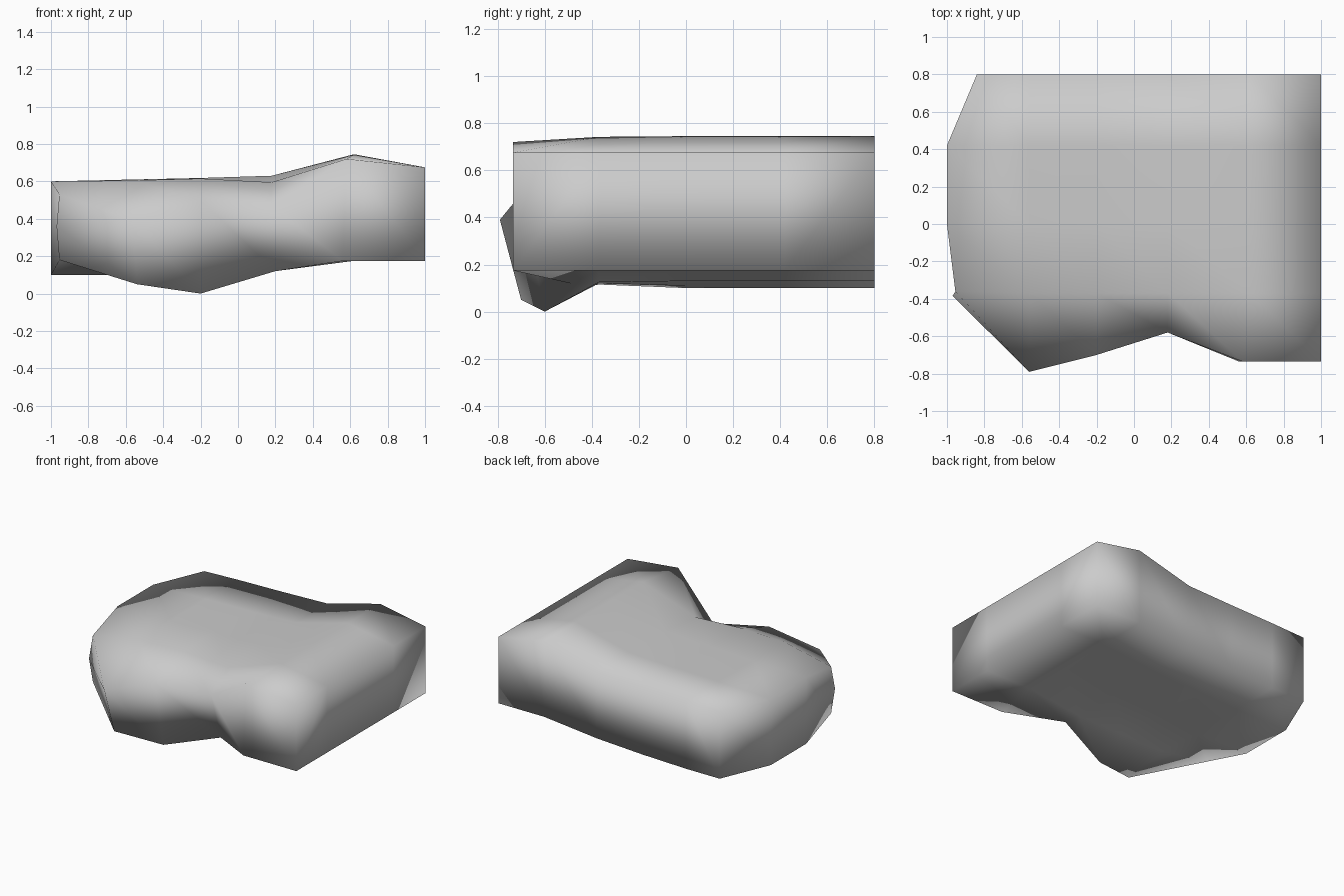
import bpy, bmesh

if "Cube" in bpy.data.objects:
    bpy.data.objects.remove(bpy.data.objects["Cube"])

# Shared columns (x) running left to right, rows (y) running back to front
X = [-1.0, -0.56, -0.2, 0.18, 0.62, 1.0]
Y = [0.8, 0.42, 0.0, -0.37]
TOP = [0.6, 0.61, 0.618, 0.63, 0.745, 0.675]
BOTTOM = [0.1, 0.1, 0.11, 0.13, 0.175, 0.175]
# Height changes on the foremost row
TOP_FRONT = [0.53, 0.605, 0.615, 0.595, 0.742, 0.675]
BOTTOM_FRONT = [0.18, 0.115, 0.12, 0.125, 0.175, 0.175]
# Craggy front wall: upper lip and lower toe
LIP = [(-0.97, -0.385, 0.36), (-0.56, -0.79, 0.39), (-0.2, -0.7, 0.5),
       (0.18, -0.58, 0.47), (0.58, -0.735, 0.72), (1.0, -0.735, 0.675)]
TOE = [(-0.955, -0.36, 0.18), (-0.54, -0.7, 0.05), (-0.2, -0.6, 0.0),
       (0.2, -0.49, 0.12), (0.56, -0.735, 0.175), (1.0, -0.735, 0.175)]
# Left end is chamfered at its back and front corners
LEFT_X = [-0.84, -1.0, -1.0, -0.955]


def section(i):
    """Closed ring of points: over the top, down the front, back underneath."""
    pts_top, pts_bottom = [], []
    for j, y in enumerate(Y):
        x = LEFT_X[j] if i == 0 else X[i]
        front = j == 3
        if i == 0 and front:
            y = -0.36
        pts_top.append((x, y, TOP_FRONT[i] if front else TOP[i]))
        pts_bottom.append((x, y, BOTTOM_FRONT[i] if front else BOTTOM[i]))
    return pts_top + [LIP[i], TOE[i]] + pts_bottom[::-1]


bm = bmesh.new()
rings = [[bm.verts.new(p) for p in section(i)] for i in range(len(X))]
n = len(rings[0])

# Skin between neighbouring sections
for a, b in zip(rings, rings[1:]):
    for k in range(n):
        m = (k + 1) % n
        bm.faces.new((a[k], a[m], b[m], b[k]))

# End walls, in upright strips
for r in (rings[0], rings[-1]):
    for k in range(n // 2 - 1):
        bm.faces.new((r[k], r[k + 1], r[n - 2 - k], r[n - 1 - k]))

bmesh.ops.remove_doubles(bm, verts=bm.verts, dist=0.001)
bmesh.ops.recalc_face_normals(bm, faces=bm.faces)
for f in bm.faces:
    f.smooth = True

mesh = bpy.data.meshes.new("rock_ledge")
bm.to_mesh(mesh)
bm.free()
rock = bpy.data.objects.new("rock_ledge", mesh)
bpy.context.collection.objects.link(rock)

stone = bpy.data.materials.new("grey_stone")
stone.diffuse_color = (0.6, 0.6, 0.6, 1.0)
stone.use_nodes = True
stone.node_tree.nodes["Principled BSDF"].inputs["Base Color"].default_value = stone.diffuse_color
mesh.materials.append(stone)
